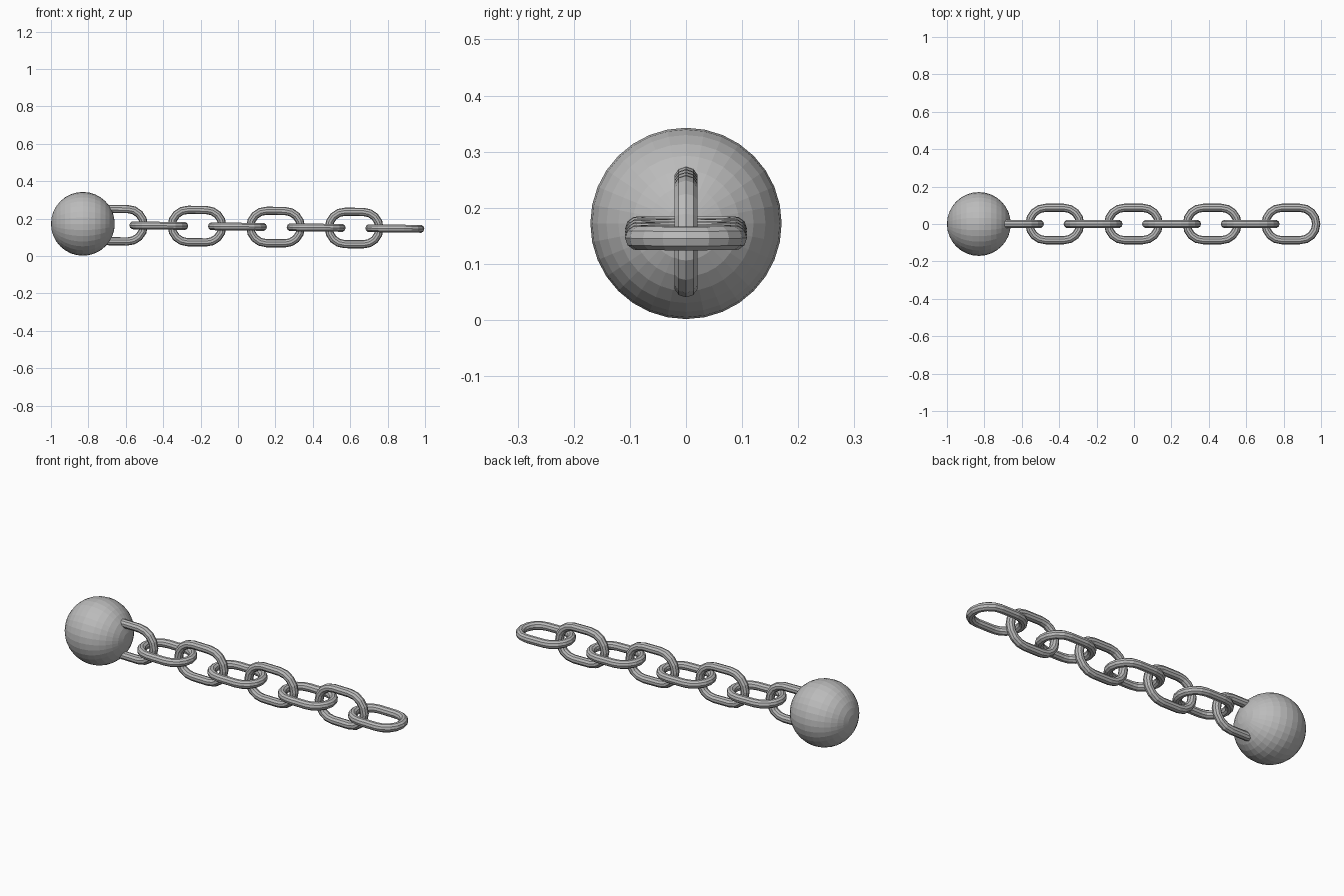
import bpy, bmesh, math
from mathutils import Matrix, Vector

if "Cube" in bpy.data.objects:
    bpy.data.objects.remove(bpy.data.objects["Cube"])

steel = bpy.data.materials.new("grey steel")
steel.diffuse_color = (0.5, 0.5, 0.5, 1)
steel.use_nodes = True
steel.node_tree.nodes["Principled BSDF"].inputs["Base Color"].default_value = steel.diffuse_color
SAG = math.radians(0.7)      # the chain dips slightly towards its free end


def finish(name, bm):
    bmesh.ops.recalc_face_normals(bm, faces=bm.faces)
    mesh = bpy.data.meshes.new(name)
    bm.to_mesh(mesh)
    bm.free()
    mesh.materials.append(steel)
    obj = bpy.data.objects.new(name, mesh)
    bpy.context.collection.objects.link(obj)
    return obj


def chain_link(name, x, upright, straight=0.049, bend=0.0865, tube=0.022,
               arc_steps=8, sides=10):
    """Stadium-shaped ring swept with a round section."""
    bm = bmesh.new()
    rings = []
    for end, start in ((1, -90), (-1, 90)):
        for i in range(arc_steps + 1):
            a = math.radians(start + 180 * i / arc_steps)
            out = Vector((math.cos(a), math.sin(a), 0))
            centre = Vector((end * straight, 0, 0)) + out * bend
            ring = []
            for s in range(sides):
                t = 2 * math.pi * s / sides
                ring.append(bm.verts.new(
                    centre + out * tube * math.cos(t)
                    + Vector((0, 0, tube * math.sin(t)))))
            rings.append(ring)
    for r in range(len(rings)):
        p, q = rings[r], rings[(r + 1) % len(rings)]
        for s in range(sides):
            n = (s + 1) % sides
            bm.faces.new((p[s], q[s], q[n], p[n]))
    obj = finish(name, bm)
    roll = Matrix.Rotation(math.pi / 2 if upright else 0, 4, 'X')
    obj.matrix_world = (Matrix.Translation((x, 0, 0.157 - 0.0122 * x))
                        @ Matrix.Rotation(SAG, 4, 'Y') @ roll)


# heavy ball, poles along the chain direction
bm = bmesh.new()
bmesh.ops.create_uvsphere(bm, u_segments=32, v_segments=16, radius=0.1705,
                          matrix=Matrix.Rotation(math.pi / 2, 4, 'Y'))
ball = finish("ball", bm)
ball.location = (-0.8295, 0, 0.172)

# alternating upright and flat links
for k in range(4):
    chain_link(f"upright_link_{k + 1}", -0.639 + 0.42 * k, True)
    chain_link(f"flat_link_{k + 1}", -0.4235 + 0.4207 * k, False)
